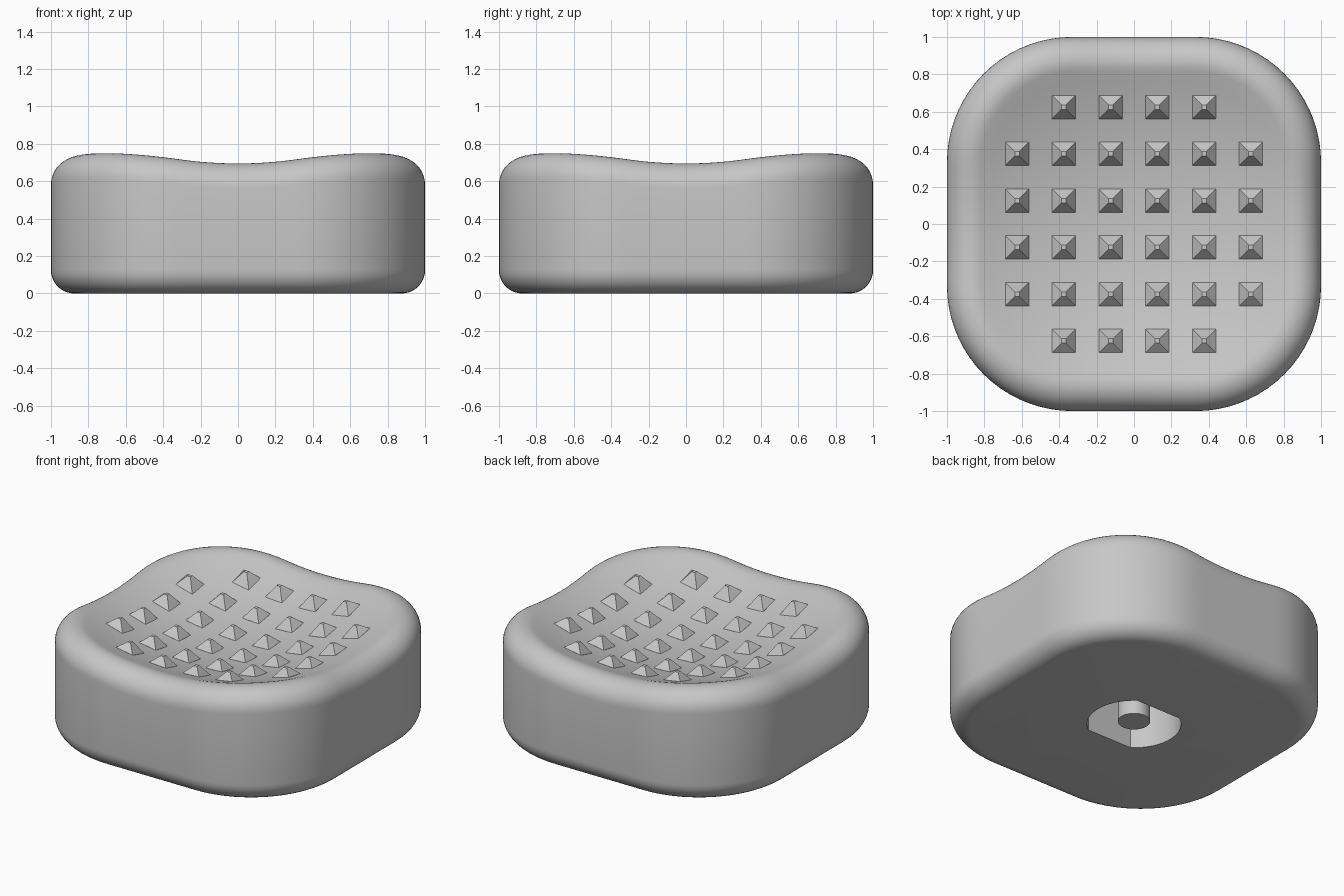
import bpy, bmesh
from math import sin, cos, pi, sqrt, asin, radians
from mathutils import Vector

if "Cube" in bpy.data.objects:
    bpy.data.objects.remove(bpy.data.objects["Cube"])

# Overall shape
CORE, CORNER_R = 0.33, 0.67           # rounded square: core square plus corner radius
RIM_R, FOOT_R = 0.135, 0.125          # rolled top rim and rounded foot
DISH_R = 2.37                         # spherical dish on top
DISH_C = Vector((0, 0, 2.911))

grey = bpy.data.materials.new("plain grey")
grey.use_nodes = True
grey.diffuse_color = (0.57, 0.57, 0.57, 1)
grey.node_tree.nodes["Principled BSDF"].inputs["Base Color"].default_value = grey.diffuse_color


def make_object(name, bm):
    bmesh.ops.recalc_face_normals(bm, faces=bm.faces)
    mesh = bpy.data.meshes.new(name)
    bm.to_mesh(mesh)
    bm.free()
    mesh.materials.append(grey)
    ob = bpy.data.objects.new(name, mesh)
    bpy.context.collection.objects.link(ob)
    return ob


def activate(ob):
    bpy.ops.object.select_all(action="DESELECT")
    ob.select_set(True)
    bpy.context.view_layer.objects.active = ob


def smooth(ob, angle=35):
    activate(ob)
    bpy.ops.object.shade_smooth_by_angle(angle=radians(angle))


def dish_z(x, y):
    return DISH_C.z - sqrt(DISH_R ** 2 - x * x - y * y)


def prism(name, points, z0, z1):
    bm = bmesh.new()
    rings = [[bm.verts.new((x, y, z)) for x, y in points] for z in (z0, z1)]
    bridge(bm, *rings)
    for ring in rings:
        bm.faces.new(ring)
    return make_object(name, bm)


def bridge(bm, a, b):
    n = len(a)
    for i in range(n):
        bm.faces.new((a[i], a[(i + 1) % n], b[(i + 1) % n], b[i]))


def outline(side_steps=12, corner_steps=18):
    """Core point and outward direction around the rounded square."""
    result = []
    for q in range(4):
        a = q * pi / 2
        out, along = Vector((cos(a), sin(a), 0)), Vector((-sin(a), cos(a), 0))
        for i in range(side_steps):
            result.append((out * CORE + along * CORE * (2 * i / side_steps - 1), out))
        for i in range(corner_steps):
            t = a + i / corner_steps * pi / 2
            result.append(((out + along) * CORE, Vector((cos(t), sin(t), 0))))
    return result


def profile(core, n, arc_steps=10, dish_steps=14):
    """Section from the underside, up the wall, over the rim and into the dish."""
    points = []
    foot = core + n * (CORNER_R - FOOT_R) + Vector((0, 0, FOOT_R))
    for i in range(arc_steps + 1):
        t = i / arc_steps * pi / 2
        points.append(foot + FOOT_R * (n * sin(t) - Vector((0, 0, cos(t)))))
    # rim is a ball rolled between the wall and the dish
    ball = core + n * (CORNER_R - RIM_R)
    ball.z = DISH_C.z - sqrt((DISH_R + RIM_R) ** 2 - ball.xy.length_squared)
    up = (DISH_C - ball).normalized()
    for i in range(arc_steps + 3):
        points.append(ball + RIM_R * n.slerp(up, i / (arc_steps + 2)))
    edge = points[-1].copy()
    for i in range(1, dish_steps):
        p = edge * (1 - i / dish_steps)
        points.append(Vector((p.x, p.y, dish_z(p.x, p.y))))
    return points


# Body
bm = bmesh.new()
sections = [profile(core, n) for core, n in outline()]
rings = [[bm.verts.new(p) for p in ring] for ring in zip(*sections)]
for lower, upper in zip(rings, rings[1:]):
    bridge(bm, lower, upper)
bm.faces.new(rings[0])
centre = bm.verts.new((0, 0, dish_z(0, 0)))
for a, b in zip(rings[-1], rings[-1][1:] + rings[-1][:1]):
    bm.faces.new((a, b, centre))
body = make_object("body", bm)

# Socket under the body: round with two flats
SOCKET_R, FLAT_Y, SOCKET_TOP = 0.29, 0.235, 0.42
half = asin(FLAT_Y / SOCKET_R)
arc = [half * (2 * i / 20 - 1) for i in range(21)]
socket_points = [(SOCKET_R * cos(t + turn), SOCKET_R * sin(t + turn))
                 for turn in (0, pi) for t in arc]
cutter = prism("socket_cutter", socket_points, -0.1, SOCKET_TOP)
cutter.hide_render = True
cut = body.modifiers.new("socket", "BOOLEAN")
cut.operation, cut.solver, cut.object = "DIFFERENCE", "EXACT", cutter
activate(body)
bpy.ops.object.modifier_apply(modifier=cut.name)
bpy.data.objects.remove(cutter)
smooth(body)

# Post inside the socket
circle = [(0.1 * cos(i * pi / 20), 0.1 * sin(i * pi / 20)) for i in range(40)]
smooth(prism("socket_post", circle, 0.02, SOCKET_TOP + 0.02))

# Grip studs: small blunt pyramids standing on the dish
PITCH, HALF, TIP, HEIGHT = 0.25, 0.0625, 0.012, 0.06
bm = bmesh.new()
steps = [PITCH * (i - 2.5) for i in range(6)]
signs = [(-1, -1), (1, -1), (1, 1), (-1, 1)]
for x in steps:
    for y in steps:
        if abs(x) > 0.5 and abs(y) > 0.5:
            continue
        base = [(x + sx * HALF, y + sy * HALF) for sx, sy in signs]
        skirt = [bm.verts.new((u, v, dish_z(u, v) - 0.01)) for u, v in base]
        foot = [bm.verts.new((u, v, dish_z(u, v))) for u, v in base]
        tip = [bm.verts.new((x + sx * TIP, y + sy * TIP, dish_z(x, y) + HEIGHT))
               for sx, sy in signs]
        bridge(bm, skirt, foot)
        bridge(bm, foot, tip)
        bm.faces.new(tip)
        bm.faces.new(skirt)
make_object("grip_studs", bm)
